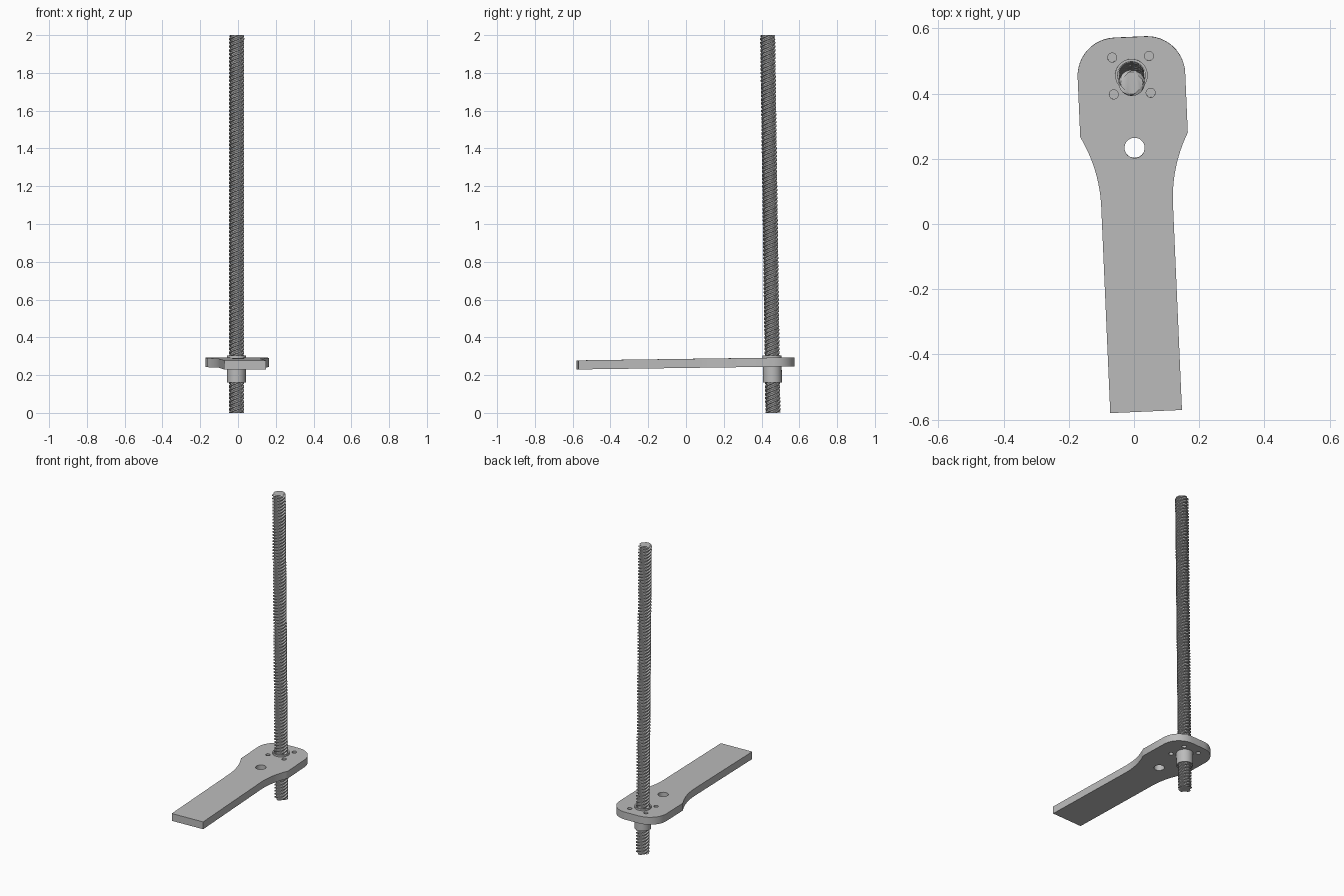
import bpy, bmesh
from math import sin, cos, pi, radians, hypot, asin
from mathutils import Matrix

cube = bpy.data.objects.get("Cube")
if cube:
    bpy.data.objects.remove(cube)

grey = bpy.data.materials.new("plain_grey")
grey.use_nodes = True
GREY = (0.5, 0.5, 0.5, 1)
grey.diffuse_color = GREY
grey.node_tree.nodes["Principled BSDF"].inputs["Base Color"].default_value = GREY

# The whole assembly leans and turns very slightly
POSE = Matrix.Rotation(radians(2.5), 4, 'Z') @ Matrix.Rotation(radians(0.8), 4, 'X')
CX, ROD_Y = 0.012, 0.46
BOTTOM, TOP = 0.238, 0.286


def make(name, bm, smooth=True):
    bmesh.ops.recalc_face_normals(bm, faces=bm.faces)
    mesh = bpy.data.meshes.new(name)
    bm.to_mesh(mesh)
    bm.free()
    obj = bpy.data.objects.new(name, mesh)
    bpy.context.collection.objects.link(obj)
    mesh.materials.append(grey)
    obj.matrix_world = POSE
    if smooth:
        bpy.ops.object.select_all(action='DESELECT')
        obj.select_set(True)
        bpy.context.view_layer.objects.active = obj
        bpy.ops.object.shade_smooth_by_angle(angle=radians(30))
    return obj


def prism(bm, outline, z0, z1):
    face = bm.faces.new([bm.verts.new((x, y, z0)) for x, y in outline])
    top = bmesh.ops.extrude_face_region(bm, geom=[face], use_keep_orig=True)["geom"]
    verts = [v for v in top if isinstance(v, bmesh.types.BMVert)]
    bmesh.ops.translate(bm, verts=verts, vec=(0, 0, z1 - z0))


def circle(x, y, r, n):
    return [(x + r * cos(2 * pi * i / n), y + r * sin(2 * pi * i / n)) for i in range(n)]


# Mounting arm: half outline mirrored about its centre line
NECK, HEAD, CORNER = 0.11, 0.165, 0.117
dx, dy = HEAD - NECK, 0.217
R = (dx * dx + dy * dy) / (2 * dx)
half = [(NECK, -0.572)]
for i in range(13):
    a = asin(dy / R) * i / 12
    half.append((NECK + R * (1 - cos(a)), 0.06 + R * sin(a)))
for i in range(13):
    a = pi / 2 * i / 12
    half.append((HEAD - CORNER + CORNER * cos(a), 0.46 + CORNER * sin(a)))
outline = [(CX + x, y) for x, y in half] + [(CX - x, y) for x, y in reversed(half)]
bm = bmesh.new()
prism(bm, outline, BOTTOM, TOP)
arm = make("mounting_arm", bm, smooth=False)

# Holes: alignment hole, nut bore and four screw holes
bm = bmesh.new()
prism(bm, circle(CX, 0.237, 0.031, 32), 0.2, 0.33)
prism(bm, circle(CX, ROD_Y, 0.05, 40), 0.2, 0.33)
for k in range(4):
    a = pi / 4 + k * pi / 2
    prism(bm, circle(CX + 0.08 * cos(a), ROD_Y + 0.08 * sin(a), 0.014, 16), 0.2, 0.33)
cutter = make("hole_cutter", bm, smooth=False)
cutter.hide_render = True
cutter.hide_set(True)
cutter.display_type = 'WIRE'
cut = arm.modifiers.new("holes", 'BOOLEAN')
cut.operation, cut.solver, cut.object = 'DIFFERENCE', 'EXACT', cutter
bpy.ops.object.select_all(action='DESELECT')
arm.select_set(True)
bpy.context.view_layer.objects.active = arm
bpy.ops.object.modifier_apply(modifier="holes")
bpy.ops.object.shade_smooth_by_angle(angle=radians(30))
bpy.data.objects.remove(cutter)

# Flanged nut: closed profile turned around the rod axis, flange set in the arm
profile = [(0.042, 0.154), (0.05, 0.154), (0.05, 0.255), (0.105, 0.255),
           (0.105, 0.27), (0.05, 0.27), (0.05, 0.298), (0.042, 0.298)]
bm = bmesh.new()
N = 40
rings = [[bm.verts.new((CX + x, ROD_Y + y, z)) for x, y in circle(0, 0, r, N)]
         for r, z in profile]
for a, b in zip(rings, rings[1:] + rings[:1]):
    for i in range(N):
        j = (i + 1) % N
        bm.faces.new((a[i], a[j], b[j], b[i]))
make("flanged_nut", bm)

# Lead screw: four-start trapezoid thread, sheared into a helix and trimmed
PITCH, STARTS, STEPS = 0.02, 4, 24
CREST, ROOT = 0.04, 0.031
Z0, Z1 = -0.006, 1.994
tooth = [(ROOT, 0), (ROOT, 0.36), (CREST, 0.5), (CREST, 0.86)]
rows = [(r, (t + f) * PITCH) for t in range(-6, 102) for r, f in tooth]
lead = PITCH * STARTS
bm = bmesh.new()
cols = []
for i in range(STEPS):
    a = 2 * pi * i / STEPS
    cols.append([bm.verts.new((r * cos(a), r * sin(a), z + lead * i / STEPS))
                 for r, z in rows])
shift = STARTS * len(tooth)
cols.append(cols[0][shift:])
for a, b in zip(cols, cols[1:]):
    for j in range(min(len(a), len(b)) - 1):
        bm.faces.new((a[j], b[j], b[j + 1], a[j + 1]))
for z, up in ((Z0, -1), (Z1, 1)):
    bmesh.ops.bisect_plane(bm, geom=bm.verts[:] + bm.edges[:] + bm.faces[:],
                           plane_co=(0, 0, z), plane_no=(0, 0, up), clear_outer=True)
    edge = [e for e in bm.edges if e.is_boundary
            and all(abs(v.co.z - z) < 1e-4 for v in e.verts)]
    bmesh.ops.holes_fill(bm, edges=edge, sides=0)
# Chamfered top end
for v in bm.verts:
    limit = 0.034 + (Z1 - v.co.z)
    r = hypot(v.co.x, v.co.y)
    if r > limit:
        v.co.x *= limit / r
        v.co.y *= limit / r
bmesh.ops.translate(bm, verts=bm.verts, vec=(CX, ROD_Y, 0))
make("lead_screw", bm)
